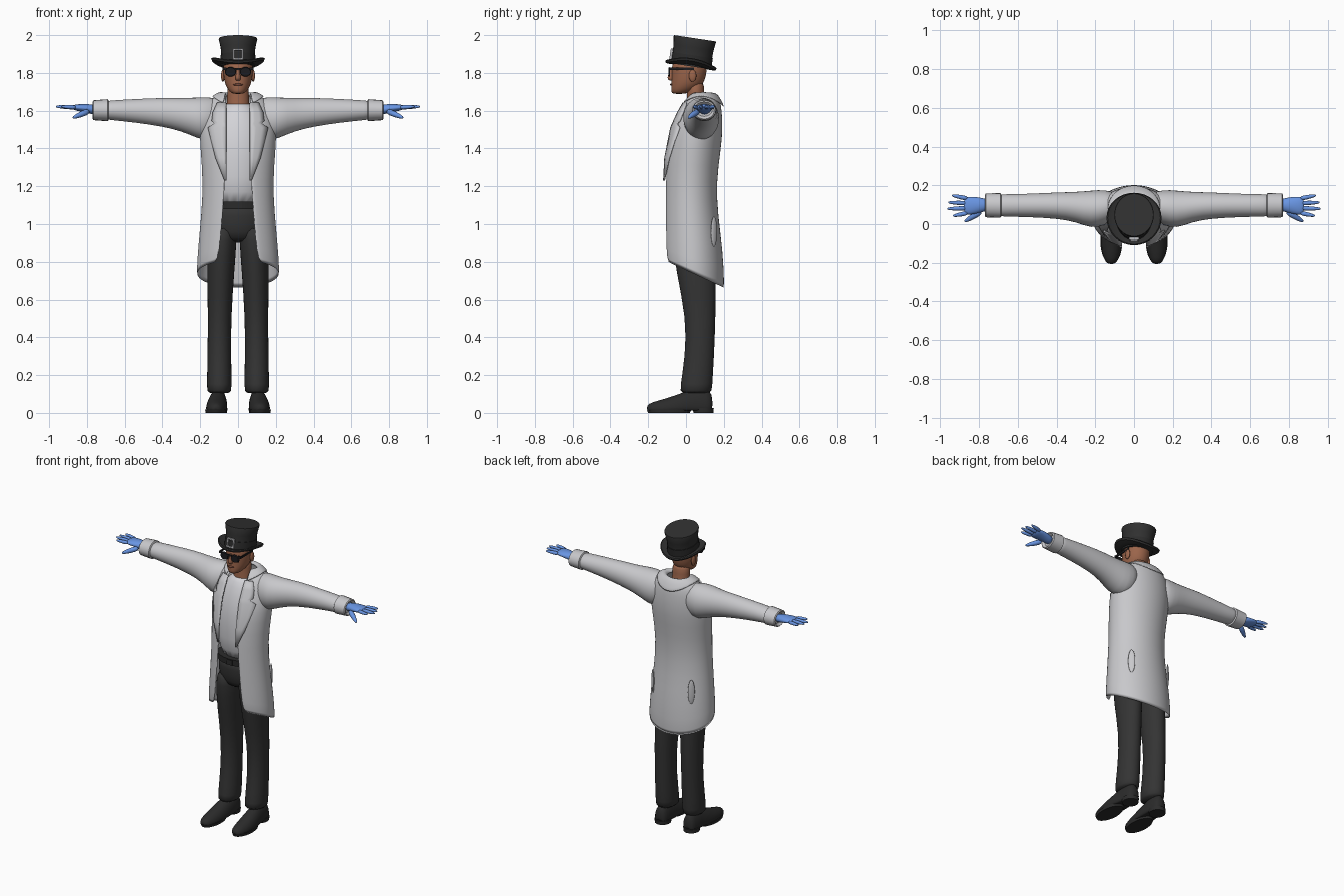
import bpy, bmesh, math
from mathutils import Vector, Matrix

cube = bpy.data.objects.get("Cube")
if cube:
    bpy.data.objects.remove(cube, do_unlink=True)


def material(name, *rgb):
    mat = bpy.data.materials.new(name)
    mat.use_nodes = True
    mat.diffuse_color = (*rgb, 1)
    mat.node_tree.nodes["Principled BSDF"].inputs["Base Color"].default_value = (*rgb, 1)
    return mat


COAT = material("coat grey", .58, .58, .6)
SHIRT = material("shirt white", .66, .66, .69)
CLOTH = material("trouser charcoal", .034, .034, .034)
FELT = material("hat black", .03, .03, .03)
LEATHER = material("leather black", .024, .024, .024)
SKIN = material("skin brown", .33, .13, .07)
LIPS = material("lip brown", .2, .07, .045)
GLOVE = material("glove blue", .14, .3, .76)
LENS = material("lens black", .012, .012, .014)
METAL = material("buckle silver", .5, .5, .52)

SIDES = (("left_", 1), ("right_", -1))


def finish(name, verts, faces, mat, subdiv=0, thick=0, matrix=None):
    """Make a shaded object from vertices and faces."""
    mesh = bpy.data.meshes.new(name)
    mesh.from_pydata(verts, [], faces)
    bm = bmesh.new()
    bm.from_mesh(mesh)
    bmesh.ops.recalc_face_normals(bm, faces=bm.faces)
    for face in bm.faces:
        face.smooth = True
    bm.to_mesh(mesh)
    bm.free()
    if not subdiv:
        mesh.set_sharp_from_angle(angle=math.radians(40))
    mesh.materials.append(mat)
    obj = bpy.data.objects.new(name, mesh)
    bpy.context.collection.objects.link(obj)
    if matrix:
        obj.matrix_world = matrix
    if thick:
        mod = obj.modifiers.new("thickness", "SOLIDIFY")
        mod.thickness, mod.offset = thick, 0
    if subdiv:
        mod = obj.modifiers.new("smooth", "SUBSURF")
        mod.levels = mod.render_levels = subdiv
    return obj


def grid_faces(rows, cols, closed):
    return [(r * cols + c, r * cols + (c + 1) % cols,
             (r + 1) * cols + (c + 1) % cols, (r + 1) * cols + c)
            for r in range(rows - 1) for c in range(cols if closed else cols - 1)]


def loft(name, rings, mat, axis="z", side=1, n=16, subdiv=1, bend=None, matrix=None):
    """Skin oval rings: position on the axis, then low/high of both other axes."""
    verts = []
    for t, a0, a1, b0, b1 in rings:
        for i in range(n):
            ang = math.tau * i / n
            a = (a0 + a1) / 2 + (a1 - a0) / 2 * math.cos(ang)
            b = (b0 + b1) / 2 + (b1 - b0) / 2 * math.sin(ang)
            x, y, z = {"x": (t, a, b), "y": (a, t, b), "z": (a, b, t)}[axis]
            v = (x * side, y, z)
            verts.append(bend(*v) if bend else v)
    faces = grid_faces(len(rings), n, True)
    faces += [tuple(range(n)), tuple(range(len(verts) - n, len(verts)))]
    return finish(name, verts, faces, mat, subdiv, matrix=matrix)


def box(name, center, size, mat, matrix=None):
    bpy.ops.mesh.primitive_cube_add(size=1)
    obj = bpy.context.object
    obj.name = name
    obj.data.materials.append(mat)
    obj.matrix_world = (matrix or Matrix()) @ Matrix.Translation(center) @ Matrix.Diagonal((*size, 1))


def ball(name, center, size, mat, turn=0):
    bpy.ops.mesh.primitive_uv_sphere_add(segments=16, ring_count=10, radius=1,
                                         location=center, rotation=(0, 0, turn))
    obj = bpy.context.object
    obj.name, obj.scale = name, size
    obj.data.materials.append(mat)
    bpy.ops.object.shade_smooth()


def finger(name, start, end, r0, r1, side):
    """Tapered round finger between two points."""
    p, q = (Vector((v[0] * side, v[1], v[2])) for v in (start, end))
    length = (q - p).length
    rings = [(t * length, -r, r, -r, r)
             for t, r in ((0, r0), (.5, r0), (.9, r1), (1, r1 / 2))]
    turn = (q - p).to_track_quat("Z", "Y").to_matrix().to_4x4()
    loft(name, rings, GLOVE, n=8, matrix=Matrix.Translation(p) @ turn)


# Open-fronted cloth: z, half width, front y, back y, half gap, slant, fall
COAT_ROWS = [
    (1.69, .075, .03, .15, .06, 0, 0), (1.66, .15, 0, .175, .065, 0, 0),
    (1.6, .18, -.035, .185, .065, 0, 0), (1.5, .2, -.08, .19, .065, 0, 0),
    (1.4, .195, -.105, .18, .065, 0, 0), (1.22, .18, -.115, .155, .067, 0, 0),
    (1.05, .19, -.118, .165, .08, .01, 0), (.9, .205, -.12, .19, .09, .035, 0),
    (.73, .217, -.12, .2, .105, .075, 0)]
COLLAR_ROWS = [
    (1.675, .07, .03, .135, .06, 0, 0), (1.7, .085, .02, .155, .065, 0, 0),
    (1.69, .11, -.01, .18, .07, 0, .03), (1.675, .137, -.04, .2, .075, 0, .055)]


def open_cloth(name, rows, mat, thick, n=29):
    verts = []
    for z, rx, front, back, gap, slant, fall in rows:
        start = math.asin(gap / rx)
        for i in range(n):
            a = start + (math.tau - 2 * start) * i / (n - 1)
            c = math.cos(a)
            verts.append((rx * math.sin(a), (front + back) / 2 - (back - front) / 2 * c,
                          z + slant * c - fall * c * c))
    finish(name, verts, grid_faces(len(rows), n, False), mat, 1, thick)


def coat_front(x, z):
    """Depth of the coat front at a given place."""
    for hi, lo in zip(COAT_ROWS, COAT_ROWS[1:]):
        if lo[0] <= z <= hi[0]:
            t = (hi[0] - z) / (hi[0] - lo[0])
            rx, front, back = (hi[k] + (lo[k] - hi[k]) * t for k in (1, 2, 3))
            return (front + back) / 2 - (back - front) / 2 * math.sqrt(1 - (x / rx) ** 2)


open_cloth("coat", COAT_ROWS, COAT, .01)
open_cloth("coat_collar", COLLAR_ROWS, COAT, .008)

# Shirt, trousers and belt
loft("shirt", [(1.08, -.14, .14, -.075, .13), (1.25, -.15, .15, -.09, .13),
               (1.42, -.16, .16, -.09, .15), (1.55, -.15, .15, -.055, .16),
               (1.62, -.085, .085, -.02, .13), (1.645, -.06, .06, .005, .1)], SHIRT)
loft("trouser_hips", [(.9, -.1, .1, -.04, .12), (.95, -.15, .15, -.075, .145),
                      (1.05, -.15, .15, -.083, .14), (1.115, -.145, .145, -.083, .135)], CLOTH)
loft("belt", [(1.08, -.15, .15, -.088, .14), (1.12, -.15, .15, -.09, .14)],
     LEATHER, n=32, subdiv=0)
box("belt_buckle", (0, -.09, 1.1), (.04, .008, .034), LEATHER)

for word, s in SIDES:
    # Sleeves and cuffs
    loft(word + "sleeve", [
        (.08, .03, .16, 1.5, 1.66), (.15, -.01, .18, 1.43, 1.675),
        (.22, -.025, .175, 1.455, 1.672), (.3, .01, .167, 1.49, 1.668),
        (.4, .028, .165, 1.515, 1.67), (.55, .035, .157, 1.537, 1.663),
        (.68, .038, .155, 1.55, 1.655), (.72, .04, .153, 1.555, 1.65)], COAT, "x", s)
    loft(word + "cuff", [
        (.685, .04, .152, 1.552, 1.652), (.69, .033, .16, 1.544, 1.661),
        (.765, .035, .158, 1.55, 1.655), (.77, .042, .15, 1.556, 1.648),
        (.755, .055, .138, 1.57, 1.635)], COAT, "x", s, 20, 0)
    # Lapel following the coat front
    verts, edge = [], ((1.23, .07), (1.35, .118), (1.51, .158), (1.532, .125),
                       (1.545, .138), (1.59, .132), (1.64, .11))
    for z, outer in edge:
        for k in range(4):
            x = .062 + (outer - .062) * k / 3
            verts.append((x * s, coat_front(x, z) - .011, z))
    finish(word + "lapel", verts, grid_faces(len(edge), 4, False), COAT, thick=.008)
    # Rear side pocket
    ball(word + "pocket", (.143 * s, .148, .96), (.022, .008, .08), COAT, -s * math.pi / 4)
    # Gloved hand
    loft(word + "palm", [
        (.74, .07, .125, 1.575, 1.63), (.78, .062, .135, 1.582, 1.635),
        (.82, .05, .143, 1.592, 1.637), (.86, .045, .143, 1.6, 1.634),
        (.88, .055, .135, 1.608, 1.628)], GLOVE, "x", s, 12)
    for label, y, tip_x, tip_y in (("index", .058, .935, .042), ("middle", .082, .965, .079),
                                   ("ring", .107, .96, .112), ("little", .131, .94, .148)):
        finger(word + label + "_finger", (.855, y, 1.617), (tip_x, tip_y, 1.622), .013, .008, s)
    finger(word + "thumb", (.785, .068, 1.6), (.875, .012, 1.562), .018, .01, s)
    # Trouser leg
    loft(word + "trouser_leg", [
        (.1, .035, .165, -.032, .138), (.13, .032, .166, -.034, .14),
        (.3, .035, .163, -.006, .15), (.5, .036, .16, 0, .158),
        (.75, .018, .165, -.055, .16), (.93, .004, .16, -.077, .155),
        (1, .01, .14, -.07, .14)], CLOTH, "z", s)
    # Shoe and its sole
    flat = lambda x, y, z: (x, y, max(z, .012))
    loft(word + "shoe", [
        (-.208, .1, .135, .005, .04), (-.18, .075, .16, -.02, .058),
        (-.1, .058, .173, -.04, .078), (-.02, .055, .168, -.05, .108),
        (.05, .056, .155, -.06, .135), (.11, .06, .15, -.06, .13),
        (.142, .07, .14, -.03, .1)], LEATHER, "y", s, bend=flat)
    loft(word + "sole", [(0, .062, .172, -.2, .02), (.018, .06, .174, -.208, .03)],
         LEATHER, "z", s, 20, 0)
    loft(word + "heel", [(0, .058, .155, .04, .145), (.025, .056, .157, .035, .147)],
         LEATHER, "z", s, 20, 0)
    # Ear, lens and temple of the glasses
    ball(word + "ear", (.08 * s, .035, 1.785), (.01, .02, .032), SKIN)
    loft(word + "lens", [(-.092, .012, .066, 1.783, 1.828), (-.084, .01, .07, 1.78, 1.832)],
         LENS, "y", s, 16, 0)
    box(word + "glasses_temple", (.078 * s, -.022, 1.822), (.006, .13, .012), LENS)
    box(word + "glasses_hinge", (.07 * s, -.083, 1.822), (.02, .01, .014), LENS)
box("glasses_bridge", (0, -.089, 1.82), (.03, .008, .01), LENS)

# Head and face
loft("neck", [(1.58, -.07, .07, -.01, .12), (1.64, -.06, .06, .002, .105),
              (1.7, -.057, .057, .005, .095), (1.76, -.06, .06, 0, .1)], SKIN)
loft("head", [(1.688, -.026, .026, -.07, -.01), (1.7, -.045, .045, -.08, .035),
              (1.73, -.066, .066, -.08, .085), (1.765, -.076, .076, -.077, .103),
              (1.81, -.081, .081, -.078, .112), (1.85, -.08, .08, -.076, .115),
              (1.88, -.06, .06, -.05, .1)], SKIN)
loft("nose", [(1.758, -.014, .014, -.09, -.06), (1.772, -.018, .018, -.103, -.06),
              (1.8, -.01, .01, -.092, -.06), (1.83, -.008, .008, -.082, -.06)], SKIN, n=8)
ball("mouth", (0, -.077, 1.738), (.026, .007, .006), LIPS)

# Top hat, tipped back
tip = Matrix.Translation((0, .025, 1.835)) @ Matrix.Rotation(-.15, 4, "X")


def hat_ring(z, rx, ry):
    return (z, -rx, rx, -ry, ry)


loft("hat_brim", [hat_ring(*r) for r in (
    (-.004, .08, .1), (-.004, .115, .115), (-.002, .137, .133), (.008, .142, .137),
    (.014, .136, .132), (.008, .1, .1))], FELT, n=32, subdiv=0,
    bend=lambda x, y, z: (x, y, z + 1.6 * x * x), matrix=tip)
loft("hat_crown", [hat_ring(*r) for r in (
    (0, .09, .107), (.05, .088, .105), (.1, .092, .107), (.145, .102, .113),
    (.15, .1, .111))], FELT, n=32, subdiv=0, matrix=tip)
loft("hat_band", [hat_ring(*r) for r in ((.012, .093, .11), (.06, .092, .109))],
     LEATHER, n=32, subdiv=0, matrix=tip)
for s in (1, -1):
    box("hat_buckle_upright", (.022 * s, -.112, .048), (.009, .012, .06), METAL, tip)
    box("hat_buckle_bar", (0, -.112, .048 + .026 * s), (.05, .012, .009), METAL, tip)
